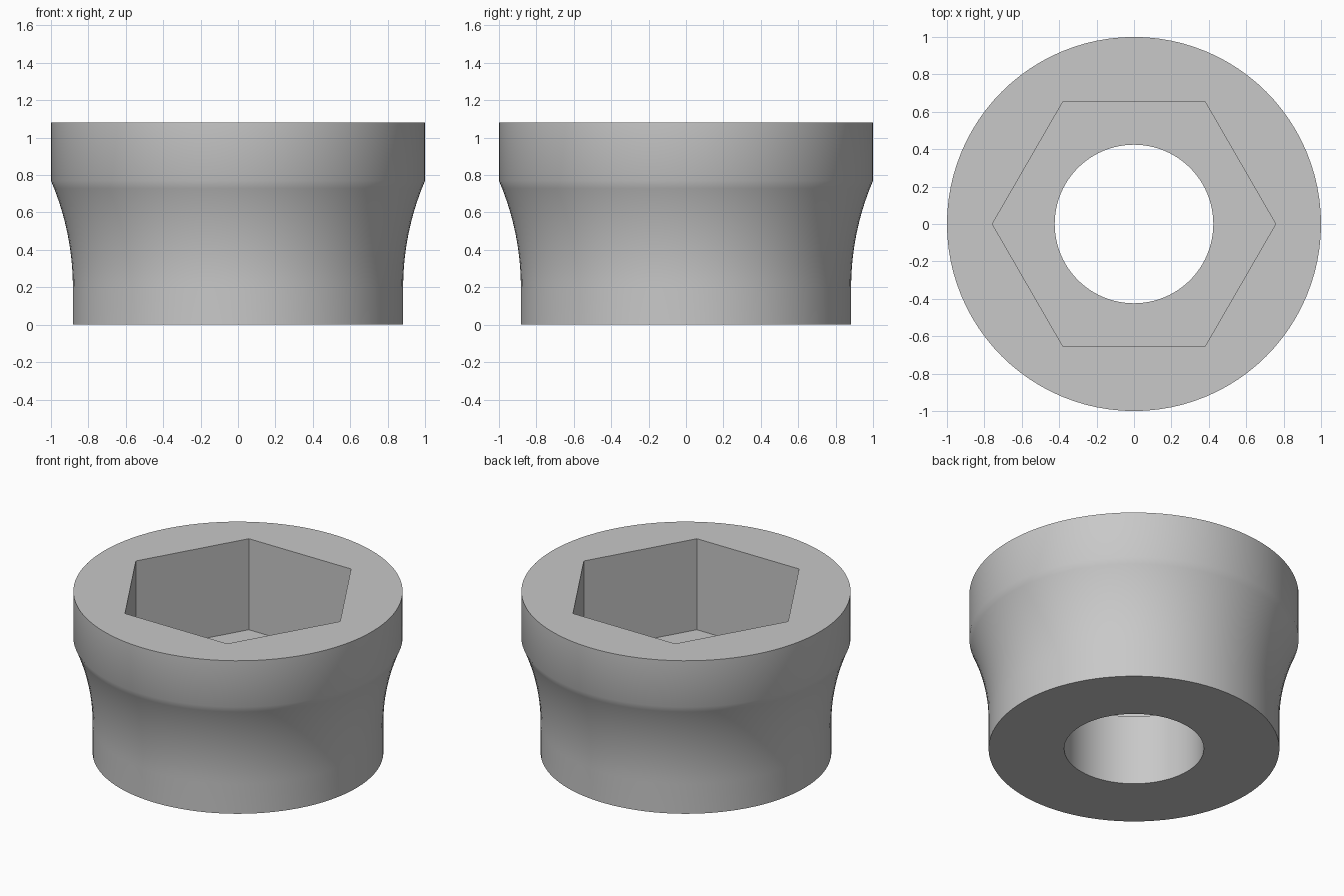
import bpy, bmesh
from math import cos, sin, pi, radians, sqrt

cube = bpy.data.objects.get("Cube")
if cube:
    bpy.data.objects.remove(cube, do_unlink=True)

SIDES = 96          # multiple of six, so hexagon corners land on vertices
HEIGHT = 1.08
FLOOR = 0.47        # bottom of the hexagonal pocket
BORE = 0.424
APOTHEM = 0.656


def circle(radius):
    return lambda angle: radius


def hexagon(angle):
    return APOTHEM / cos(angle % (pi / 3) - pi / 6)


# Concave flare between the narrow base and the wide head
BASE_R, FLARE_Z, HEAD_Z, STEPS = 0.883, 0.2, 0.77, 14
rise, run = HEAD_Z - FLARE_Z, 1 - BASE_R
arc_r = (rise ** 2 + run ** 2) / (2 * run)
flare = []
for i in range(STEPS + 1):
    dz = rise * i / STEPS
    flare.append((circle(BASE_R + arc_r - sqrt(arc_r ** 2 - dz ** 2)), FLARE_Z + dz))

# Closed section: outside going up, pocket going down, then the bore
sections = [(circle(BASE_R), 0)] + flare + [
    (circle(1), HEIGHT), (hexagon, HEIGHT), (hexagon, FLOOR),
    (circle(BORE), FLOOR), (circle(BORE), 0)]

bm = bmesh.new()
rings = []
for radius, z in sections:
    ring = []
    for k in range(SIDES):
        a = 2 * pi * k / SIDES
        ring.append(bm.verts.new((radius(a) * cos(a), radius(a) * sin(a), z)))
    rings.append(ring)
for lower, upper in zip(rings, rings[1:] + rings[:1]):
    for k in range(SIDES):
        n = (k + 1) % SIDES
        bm.faces.new((lower[k], lower[n], upper[n], upper[k]))
bmesh.ops.recalc_face_normals(bm, faces=bm.faces)

mesh = bpy.data.meshes.new("hex_socket_collar")
bm.to_mesh(mesh)
bm.free()
collar = bpy.data.objects.new("hex_socket_collar", mesh)
bpy.context.collection.objects.link(collar)

# Single plain grey
grey = bpy.data.materials.new("plain grey")
grey.use_nodes = True
colour = (0.58, 0.58, 0.58, 1)
grey.diffuse_color = colour
grey.node_tree.nodes["Principled BSDF"].inputs["Base Color"].default_value = colour
mesh.materials.append(grey)

# Smooth walls, crisp rims and hexagon corners
bpy.ops.object.select_all(action='DESELECT')
collar.select_set(True)
bpy.context.view_layer.objects.active = collar
bpy.ops.object.shade_smooth_by_angle(angle=radians(30))
